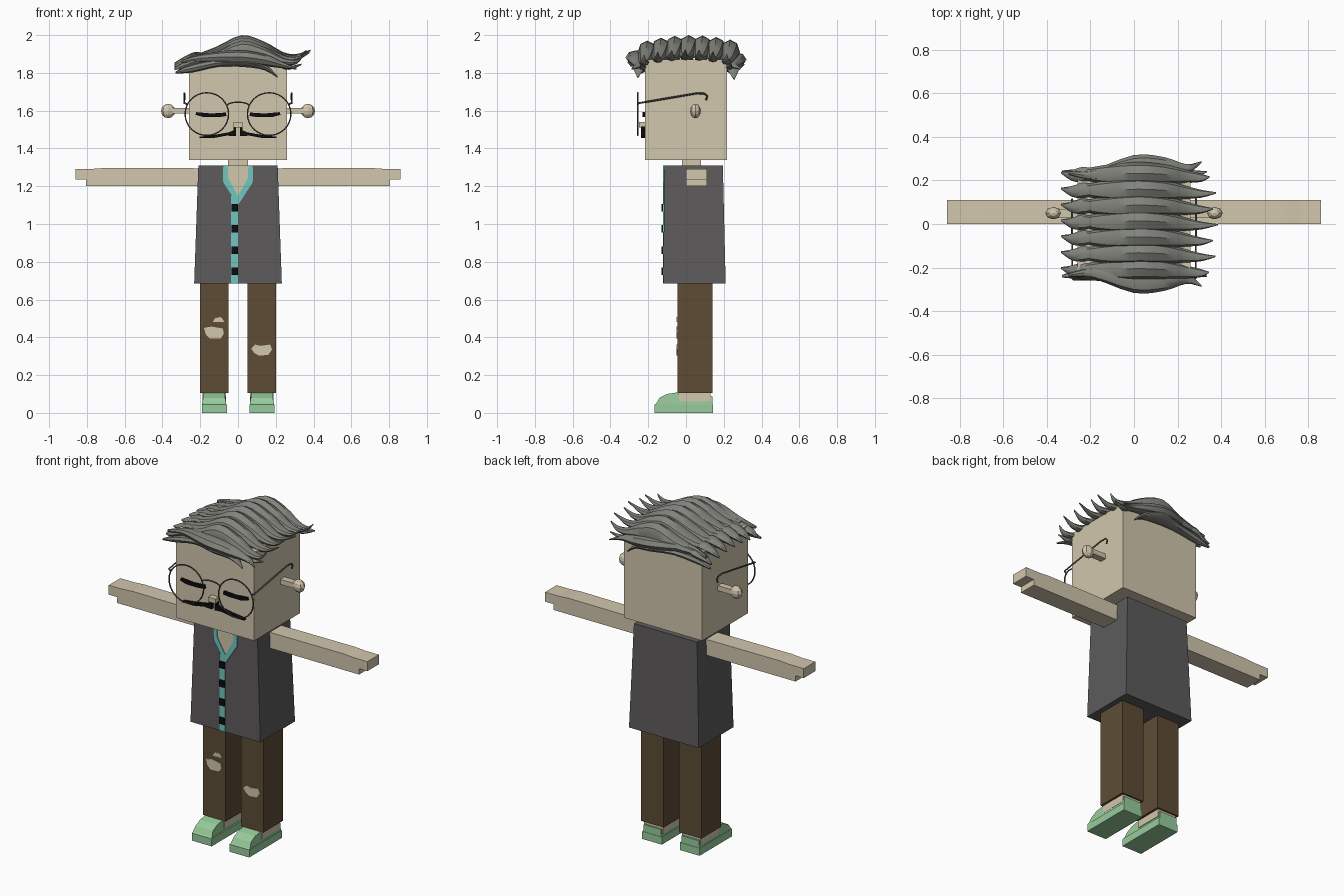
import bpy, bmesh
from math import sin, cos, pi
from mathutils import Vector

cube = bpy.data.objects.get("Cube")
if cube:
    bpy.data.objects.remove(cube, do_unlink=True)


def material(name, rgb):
    m = bpy.data.materials.new(name)
    m.use_nodes = True
    m.diffuse_color = (*rgb, 1)
    m.node_tree.nodes["Principled BSDF"].inputs["Base Color"].default_value = (*rgb, 1)
    return m


SKIN = material("skin", (0.64, 0.57, 0.42))
VEST = material("charcoal cloth", (0.11, 0.105, 0.105))
PANTS = material("brown cloth", (0.11, 0.073, 0.036))
SHOE = material("mint green", (0.31, 0.6, 0.33))
TEAL = material("teal trim", (0.16, 0.57, 0.53))
HAIR = material("grey hair", (0.22, 0.23, 0.2))
FRAME = material("dark metal", (0.07, 0.075, 0.07))
BLACK = material("black", (0.004, 0.004, 0.004))


def finish(name, bm, mat, smooth=False):
    bmesh.ops.recalc_face_normals(bm, faces=bm.faces)
    me = bpy.data.meshes.new(name)
    bm.to_mesh(me)
    bm.free()
    me.materials.append(mat)
    ob = bpy.data.objects.new(name, me)
    bpy.context.collection.objects.link(ob)
    if smooth:
        bpy.ops.object.select_all(action="DESELECT")
        ob.select_set(True)
        bpy.context.view_layer.objects.active = ob
        bpy.ops.object.shade_smooth_by_angle(angle=0.7)
    return ob


def skin_rings(bm, rings):
    """Join rings of points into a closed, capped tube."""
    vs = [[bm.verts.new(p) for p in r] for r in rings]
    n = len(vs[0])
    for a, b in zip(vs, vs[1:]):
        for i in range(n):
            bm.faces.new((a[i], a[(i + 1) % n], b[(i + 1) % n], b[i]))
    bm.faces.new(vs[0])
    bm.faces.new(vs[-1])


def rect(x0, x1, y0, y1, z):
    return [(x0, y0, z), (x1, y0, z), (x1, y1, z), (x0, y1, z)]


def box(name, x, y, z, mat):
    bm = bmesh.new()
    skin_rings(bm, [rect(*x, *y, h) for h in z])
    return finish(name, bm, mat)


def plate(name, outline, y0, y1, mat, s=1):
    """Extrude an x-z outline from y0 to y1."""
    bm = bmesh.new()
    skin_rings(bm, [[(s * x, y, z) for x, z in outline] for y in (y0, y1)])
    return finish(name, bm, mat)


def wire(name, points, radius, mat, cyclic=False):
    cu = bpy.data.curves.new(name, "CURVE")
    cu.dimensions = "3D"
    cu.bevel_depth = radius
    cu.bevel_resolution = 1
    cu.use_fill_caps = True
    sp = cu.splines.new("POLY")
    sp.points.add(len(points) - 1)
    for p, co in zip(sp.points, points):
        p.co = (*co, 1)
    sp.use_cyclic_u = cyclic
    cu.materials.append(mat)
    ob = bpy.data.objects.new(name, cu)
    bpy.context.collection.objects.link(ob)


def lock(name, keys):
    """Hair lock: keys are (x, y, z, half width, half height), smoothed."""
    keys = [Vector(k) for k in keys]
    rings = []
    for i in range(len(keys) - 1):
        p0, p1, p2 = keys[max(i - 1, 0)], keys[i], keys[i + 1]
        p3 = keys[min(i + 2, len(keys) - 1)]
        for t in (0, 1 / 3, 2 / 3):
            rings.append(0.5 * (2 * p1 + (p2 - p0) * t + (2 * p0 - 5 * p1 + 4 * p2 - p3) * t * t
                                + (3 * p1 - p0 - 3 * p2 + p3) * t ** 3))
    rings.append(keys[-1])
    bm = bmesh.new()
    skin_rings(bm, [[(x, y + max(w, 0.003) * cos(k * pi / 4), z + max(h, 0.003) * sin(k * pi / 4))
                     for k in range(8)] for x, y, z, w, h in rings])
    finish(name, bm, HAIR, smooth=True)


# Head, neck and vest
box("head", (-0.26, 0.26), (-0.217, 0.217), (1.34, 1.87), SKIN)
box("neck", (-0.053, 0.053), (-0.02, 0.08), (1.28, 1.35), SKIN)
bm = bmesh.new()
skin_rings(bm, [rect(-0.232, 0.232, -0.12, 0.21, 0.685), rect(-0.21, 0.21, -0.115, 0.195, 1.31)])
finish("vest", bm, VEST)

# Open neckline, collar trim, button strip and buttons
plate("open_neck", [(-0.06, 1.31), (0.06, 1.31), (0.055, 1.24), (0, 1.15), (-0.055, 1.24)],
      -0.119, -0.11, SKIN)
for side, s in (("left", 1), ("right", -1)):
    plate(side + "_collar", [(0.055, 1.31), (0.08, 1.31), (0.078, 1.22), (0.0, 1.1),
                             (0.0, 1.15), (0.052, 1.24)], -0.123, -0.114, TEAL, s)
plate("button_strip", [(-0.036, 0.686), (0, 0.686), (0, 1.13), (-0.036, 1.15)], -0.123, -0.114, TEAL)
for i in range(4):
    z = 0.75 + 0.112 * i
    box(f"button_{i + 1}", (-0.034, -0.001), (-0.131, -0.122), (z - 0.02, z + 0.02), BLACK)

for side, s in (("left", 1), ("right", -1)):
    # Arm with a stepped hand
    plate(side + "_arm", [(0.2, 1.2), (0.805, 1.2), (0.805, 1.235), (0.86, 1.235), (0.86, 1.292),
                          (0.77, 1.292), (0.7, 1.297), (0.2, 1.295)], 0.0, 0.11, SKIN, s)
    # Leg, ankle and shoe
    lo, hi = sorted((0.05 * s, 0.2 * s))
    box(side + "_leg", (lo, hi), (-0.045, 0.14), (0.105, 0.7), PANTS)
    box(side + "_ankle", (lo + 0.013, hi - 0.013), (-0.04, 0.13), (0.06, 0.107), SKIN)
    bm = bmesh.new()
    profile = [(0.14, 0), (0.14, 0.088), (-0.03, 0.092), (-0.05, 0.108), (-0.1, 0.1),
               (-0.14, 0.08), (-0.157, 0.05), (-0.165, 0.045), (-0.165, 0.0)]
    skin_rings(bm, [[(s * (x + d * (z > 0.06)), y, z) for y, z in profile]
                    for x, d in ((0.063, 0.006), (0.19, -0.006))])
    finish(side + "_shoe", bm, SHOE)
    box(side + "_sole", (lo + 0.011, hi - 0.008), (-0.167, 0.142), (0, 0.045), SHOE)

    # Ear on a stalk
    bm = bmesh.new()
    stalk = [(x, y, z) for x in (0.25, 0.35) for y, z in
             ((0.03, 1.585), (0.07, 1.585), (0.07, 1.615), (0.03, 1.615))]
    skin_rings(bm, [[(s * x, y, z) for x, y, z in stalk[k:k + 4]] for k in (0, 4)])
    finish(side + "_ear_stalk", bm, SKIN)
    bm = bmesh.new()
    bmesh.ops.create_uvsphere(bm, u_segments=8, v_segments=6, radius=0.038)
    for v in bm.verts:
        v.co = (v.co.x + 0.37 * s, v.co.y * 0.75 + 0.05, v.co.z + 1.598)
    finish(side + "_ear", bm, SKIN)

    # Closed eye and half moustache
    plate(side + "_eyelashes", [(0.06, 1.572), (0.1, 1.566), (0.18, 1.566), (0.225, 1.578),
                                (0.22, 1.592), (0.14, 1.585), (0.065, 1.59)], -0.23, -0.21, BLACK, s)
    plate(side + "_moustache", [(0.01, 1.465), (0.06, 1.468), (0.13, 1.455), (0.205, 1.455),
                                (0.205, 1.462), (0.13, 1.471), (0.05, 1.485), (0.025, 1.495),
                                (0.025, 1.515), (0.01, 1.515)], -0.238, -0.21, BLACK, s)

    # Glasses lens rim and temple
    wire(side + "_rim", [(s * 0.165 + 0.115 * cos(k * pi / 16), -0.255, 1.582 + 0.113 * sin(k * pi / 16))
                         for k in range(32)], 0.004, FRAME, True)
    wire(side + "_temple", [(s * 0.272, -0.255, 1.635), (s * 0.284, -0.25, 1.64), (s * 0.284, 0.06, 1.692),
                            (s * 0.284, 0.1, 1.69), (s * 0.284, 0.113, 1.675), (s * 0.284, 0.105, 1.655)],
         0.005, FRAME)

wire("bridge", [(0.06 * cos(k * pi / 8), -0.255, 1.625 + 0.02 * sin(k * pi / 8)) for k in range(9)],
     0.004, FRAME)
box("nose", (-0.024, 0.024), (-0.25, -0.21), (1.512, 1.54), SKIN)

# Torn patches on the trousers
plate("right_knee_tear", [(-0.18, 0.45), (-0.14, 0.457), (-0.08, 0.447), (-0.075, 0.42), (-0.09, 0.395),
                          (-0.15, 0.393), (-0.17, 0.415)], -0.049, -0.044, SKIN)
plate("right_small_tear", [(-0.135, 0.48), (-0.12, 0.502), (-0.09, 0.508), (-0.072, 0.482)],
      -0.049, -0.044, SKIN)
plate("left_knee_tear", [(0.07, 0.34), (0.09, 0.362), (0.12, 0.355), (0.17, 0.362), (0.18, 0.335),
                         (0.16, 0.307), (0.11, 0.303), (0.085, 0.318)], -0.049, -0.044, SKIN)

# Swept top locks and the short locks behind the parting
for i in range(7):
    y = -0.21 + 0.073 * i
    d = -0.55 * (y - 0.02) ** 2
    reach = 0.02 * (i % 2) - 0.4 * (y - 0.02) ** 2
    lock(f"top_lock_{i + 1}", [
        (-0.22, y, 1.878 + d / 3, 0.028, 0.02), (-0.11, y, 1.905 + d, 0.047, 0.036),
        (0.02, y + 0.005, 1.935 + d, 0.052, 0.065), (0.14, y, 1.915 + d, 0.046, 0.05),
        (0.24, y - 0.01, 1.888 + d, 0.03, 0.022), (0.31, y - 0.016, 1.888 + d, 0.018, 0.012),
        (0.365 + reach, y - 0.012, 1.92 + d, 0.003, 0.004)])
    lock(f"short_lock_{i + 1}", [
        (-0.18, y, 1.885 + d / 2, 0.02, 0.02), (-0.23, y, 1.888 + d, 0.035, 0.022),
        (-0.285, y - 0.005, 1.868 + d, 0.025, 0.018), (-0.335, y + 0.008, 1.85 + d, 0.004, 0.005)])

# Overhanging locks along the front and back of the head
for side, s, drop in (("front", -1, 0), ("back", 1, 0.01)):
    lock(side + "_upper_lock", [
        (-0.3, s * 0.235, 1.86, 0.008, 0.008), (-0.19, s * 0.225, 1.878, 0.025, 0.022),
        (0.0, s * 0.262, 1.885 - drop, 0.055, 0.035), (0.14, s * 0.262, 1.868 - drop, 0.045, 0.032),
        (0.24, s * 0.25, 1.84, 0.025, 0.016), (0.31, s * 0.285, 1.822, 0.004, 0.004)])
    lock(side + "_lower_lock", [
        (-0.33, s * 0.24, 1.802, 0.006, 0.006), (-0.24, s * 0.23, 1.825, 0.025, 0.022),
        (-0.1, s * 0.235, 1.853 - drop, 0.035, 0.02), (0.04, s * 0.255, 1.855 - drop, 0.055, 0.025),
        (0.14, s * 0.25, 1.832 - drop, 0.035, 0.018), (0.21, s * 0.255, 1.778 - drop, 0.004, 0.005)])
    lock(side + "_flick", [
        (0.1, s * 0.225, 1.875, 0.03, 0.03), (0.2, s * 0.235, 1.855, 0.028, 0.02),
        (0.27, s * 0.23, 1.828, 0.018, 0.012), (0.335, s * 0.24, 1.845, 0.003, 0.004)])
